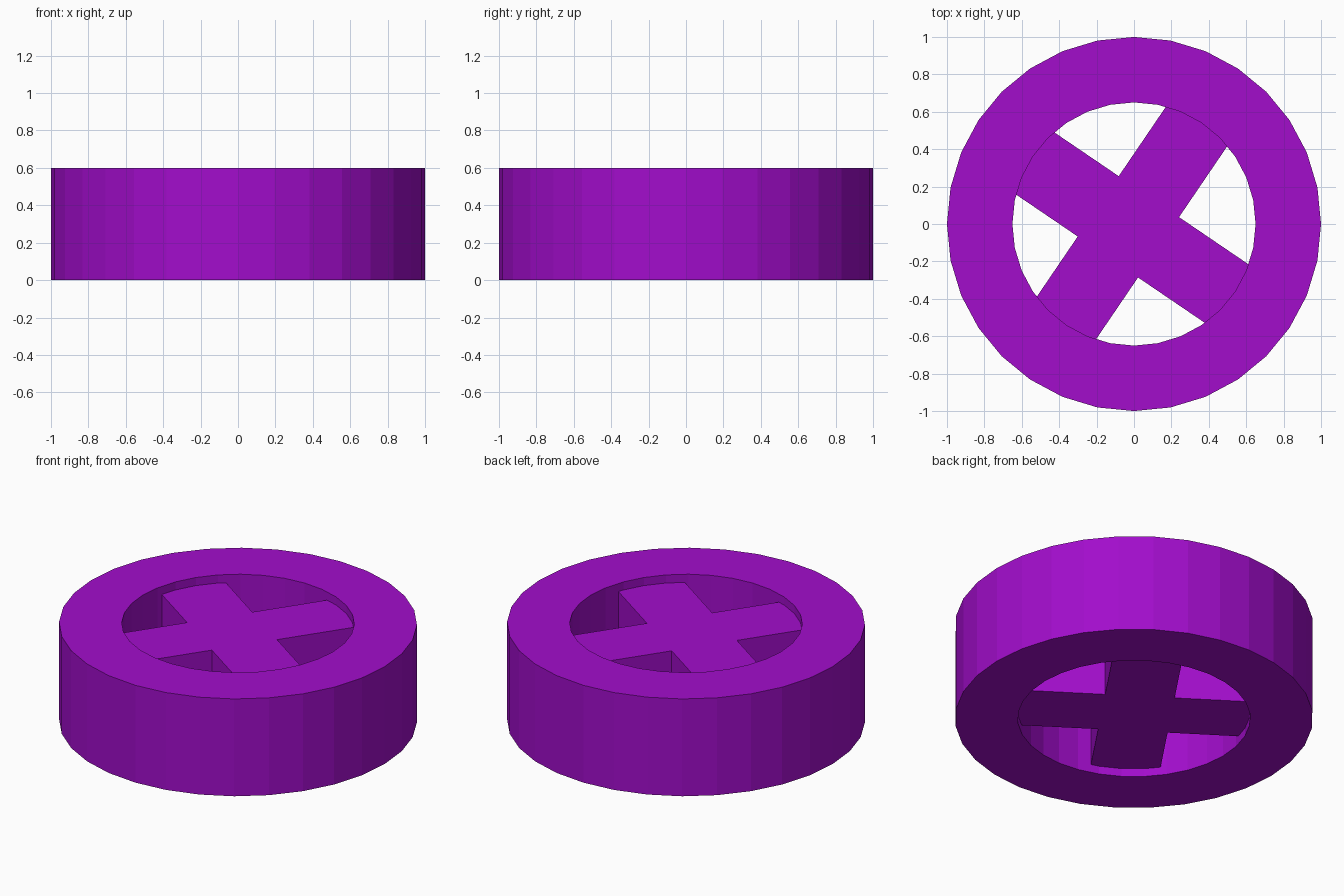
import bpy, bmesh, math
from mathutils import Matrix

if "Cube" in bpy.data.objects:
    bpy.data.objects.remove(bpy.data.objects["Cube"])

mat = bpy.data.materials.new("purple")
mat.diffuse_color = (0.36, 0.004, 0.6, 1)
mat.use_nodes = True
mat.node_tree.nodes["Principled BSDF"].inputs["Base Color"].default_value = mat.diffuse_color


def add_object(name, bm):
    bmesh.ops.recalc_face_normals(bm, faces=bm.faces)
    mesh = bpy.data.meshes.new(name)
    bm.to_mesh(mesh)
    bm.free()
    mesh.materials.append(mat)
    obj = bpy.data.objects.new(name, mesh)
    bpy.context.collection.objects.link(obj)
    return obj


# Outer rim: a rectangular section swept into a 32-sided ring
SIDES = 32
section = [(1, 0), (1, 0.6), (0.65, 0.6), (0.65, 0)]
bm = bmesh.new()
rings = []
for i in range(SIDES):
    a = 2 * math.pi * i / SIDES
    rings.append([bm.verts.new((r * math.cos(a), r * math.sin(a), z)) for r, z in section])
for i in range(SIDES):
    p, q = rings[i], rings[(i + 1) % SIDES]
    for j in range(4):
        k = (j + 1) % 4
        bm.faces.new((p[j], q[j], q[k], p[k]))
add_object("wheel_rim", bm)

# Spoke cross: one plus-shaped outline, turned and slightly off centre
W, L = 0.195, 0.70
corner = [(L, -W), (L, W), (W, W)]
bm = bmesh.new()
verts = []
for i in range(4):
    turn = Matrix.Rotation(math.radians(-34.2 + 90 * i), 2)
    for x, y in corner:
        c, s = math.cos(math.radians(-34.2 + 90 * i)), math.sin(math.radians(-34.2 + 90 * i))
        verts.append(bm.verts.new((x * c - y * s - 0.03, x * s + y * c - 0.015, 0.05)))
face = bm.faces.new(verts)
top = bmesh.ops.extrude_face_region(bm, geom=[face])["geom"]
bmesh.ops.translate(bm, vec=(0, 0, 0.5), verts=[v for v in top if isinstance(v, bmesh.types.BMVert)])
add_object("spoke_cross", bm)
